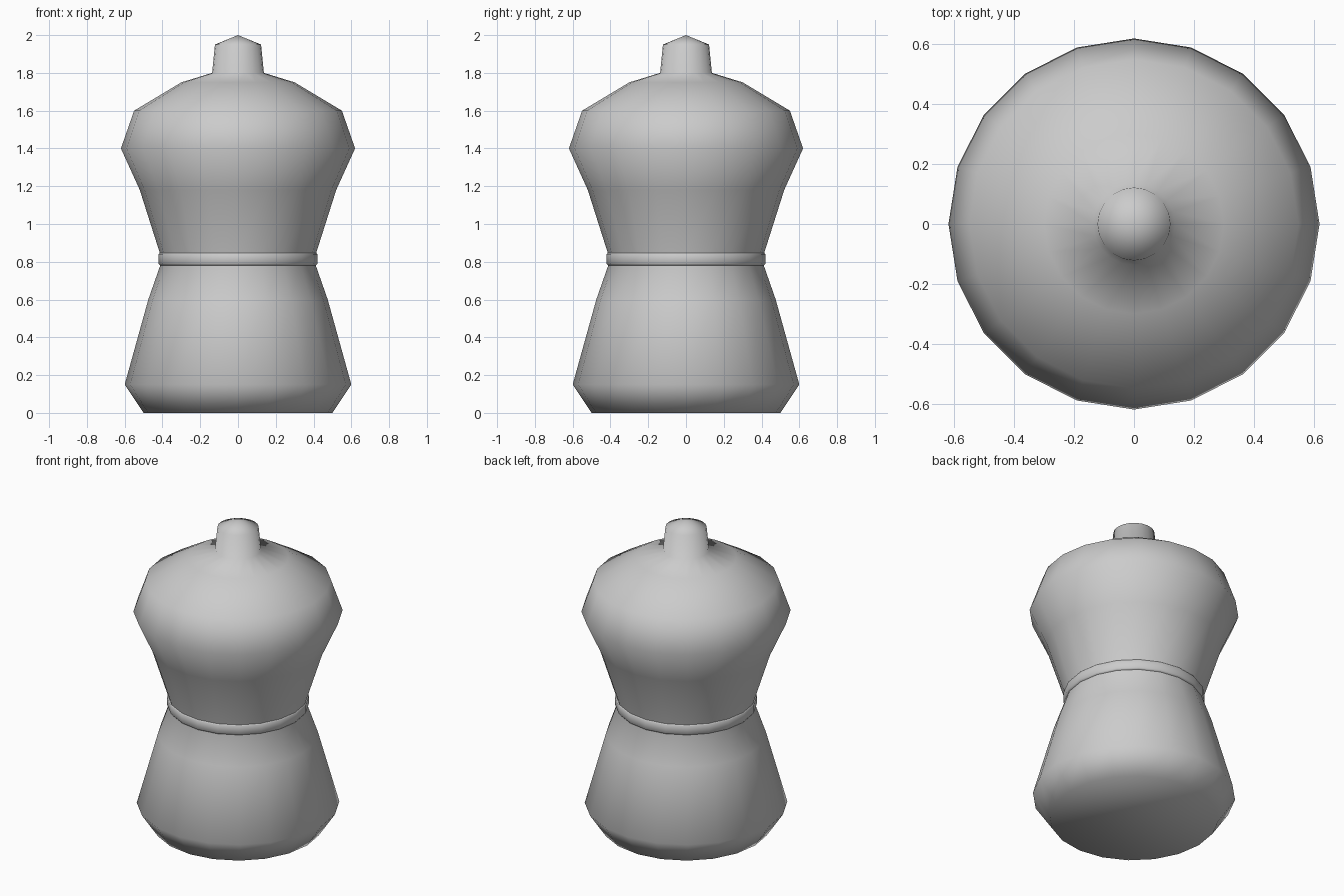
import bpy
import bmesh
from math import cos, sin, tau

SIDES = 20

old = bpy.data.objects.get("Cube")
if old:
    bpy.data.objects.remove(old, do_unlink=True)

metal = bpy.data.materials.new("light_grey_metal")
metal.use_nodes = True
GREY = (0.6, 0.6, 0.6, 1)
metal.diffuse_color = GREY
metal.node_tree.nodes["Principled BSDF"].inputs["Base Color"].default_value = GREY


def lathe(name, profile, closed=False):
    """Turn (radius, height) points around z; open profiles get end caps."""
    bm = bmesh.new()
    rings = []
    for r, z in profile:
        if r == 0:
            rings.append([bm.verts.new((0, 0, z))] * SIDES)
        else:
            rings.append([bm.verts.new((r * cos(tau * i / SIDES), r * sin(tau * i / SIDES), z))
                          for i in range(SIDES)])
    pairs = list(zip(rings, rings[1:]))
    if closed:
        pairs.append((rings[-1], rings[0]))
    for low, high in pairs:
        for i in range(SIDES):
            j = (i + 1) % SIDES
            corners = [low[i], low[j], high[j], high[i]]
            bm.faces.new(list(dict.fromkeys(corners)))
    if not closed:
        bm.faces.new(rings[0][::-1])
    bmesh.ops.recalc_face_normals(bm, faces=bm.faces)
    for face in bm.faces:
        face.smooth = True
    mesh = bpy.data.meshes.new(name)
    bm.to_mesh(mesh)
    bm.free()
    mesh.materials.append(metal)
    obj = bpy.data.objects.new(name, mesh)
    bpy.context.scene.collection.objects.link(obj)
    return obj


# Pot body with waist, domed lid and knob in one smooth skin
lathe("pot_body", [
    (0.50, 0.00), (0.60, 0.15), (0.475, 0.60), (0.405, 0.80), (0.415, 0.85),
    (0.52, 1.18), (0.62, 1.40), (0.55, 1.60), (0.30, 1.75),
    (0.137, 1.80), (0.122, 1.95), (0, 2.00)])

# Rounded band around the waist
lathe("waist_band", [
    (0.39, 0.78), (0.412, 0.78), (0.42, 0.79), (0.42, 0.84),
    (0.412, 0.85), (0.39, 0.85)], closed=True)
